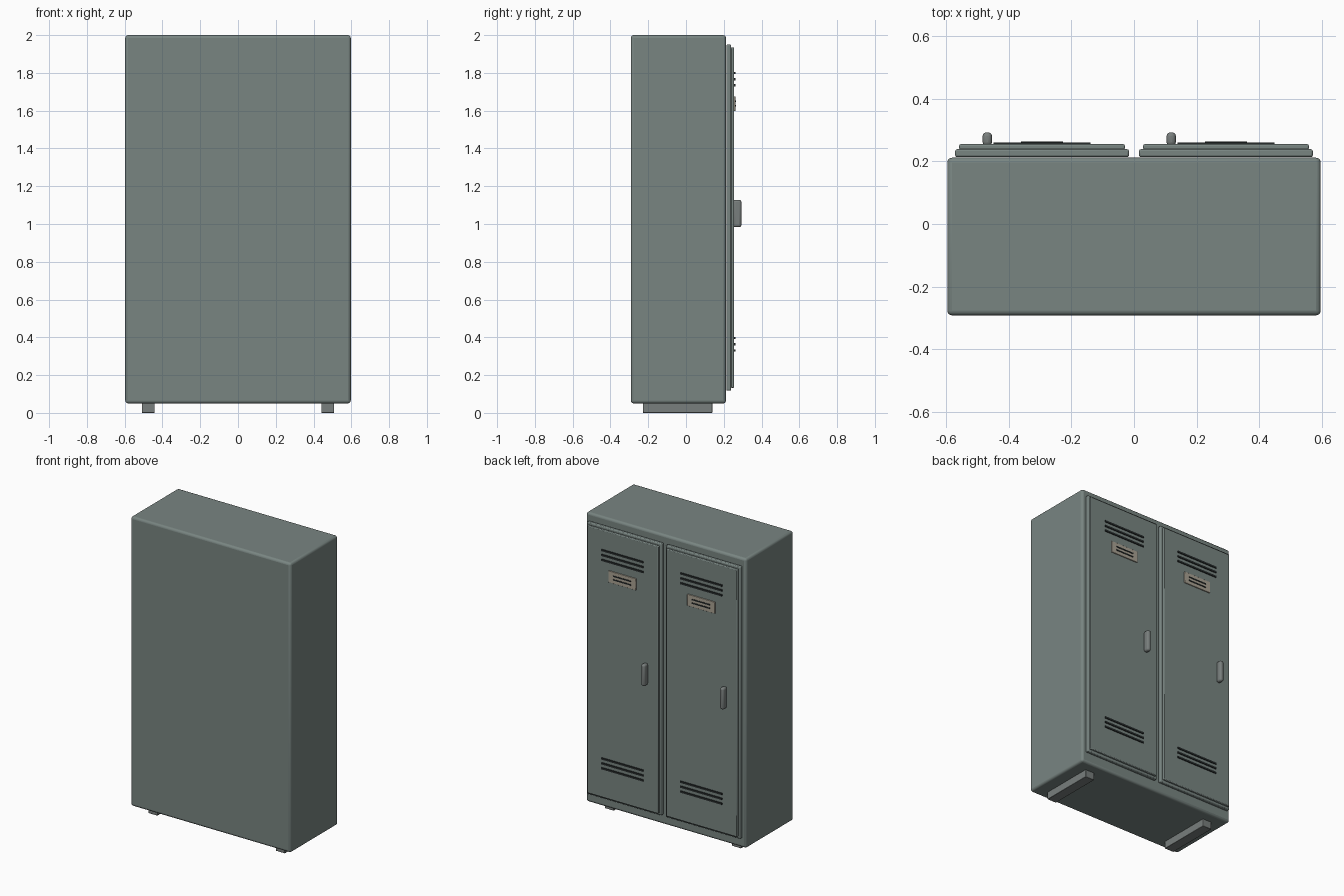
import bpy

if "Cube" in bpy.data.objects:
    bpy.data.objects.remove(bpy.data.objects["Cube"])


def material(name, rgb):
    m = bpy.data.materials.new(name)
    m.diffuse_color = (*rgb, 1)
    m.use_nodes = True
    m.node_tree.nodes["Principled BSDF"].inputs["Base Color"].default_value = m.diffuse_color
    return m


steel = material("painted_steel", (0.19, 0.235, 0.222))
metal = material("handle_metal", (0.19, 0.21, 0.205))
dark = material("dark_slot", (0.02, 0.025, 0.025))
card = material("label_card", (0.40, 0.36, 0.29))


def box(name, x, y, z, mat, bevel=0.0, segments=2):
    """Box from (min, max) ranges on each axis, with optional rounded edges."""
    r = (x, y, z)
    bpy.ops.mesh.primitive_cube_add(size=1, location=[(a + b) / 2 for a, b in r])
    o = bpy.context.object
    o.name = name
    o.scale = [b - a for a, b in r]
    bpy.ops.object.transform_apply(location=False, rotation=False, scale=True)
    o.data.materials.append(mat)
    if bevel:
        mod = o.modifiers.new("bevel", "BEVEL")
        mod.width = bevel
        mod.segments = segments
        bpy.ops.object.shade_smooth_by_angle()
    return o


# Cabinet body
box("cabinet_body", (-0.597, 0.597), (-0.292, 0.212), (0.05, 2.0), steel, 0.015, 3)

for side, s in (("left", -1), ("right", 1)):
    c = 0.294 * s

    # Floor runner
    box(f"{side}_foot", (0.475 * s - 0.034, 0.475 * s + 0.034), (-0.228, 0.14),
        (0, 0.055), metal, 0.003)

    # Door: outer leaf and raised panel
    box(f"{side}_door", (c - 0.278, c + 0.278), (0.214, 0.239), (0.118, 1.95), steel, 0.006)
    box(f"{side}_door_panel", (c - 0.265, c + 0.265), (0.237, 0.255), (0.133, 1.935),
        steel, 0.005)

    # Handle, on the same hand of both doors
    h = c - 0.175
    box(f"{side}_handle", (h - 0.015, h + 0.015), (0.25, 0.293), (0.983, 1.128),
        metal, 0.012, 3)

    # Vent slots at top and bottom
    for level, z0 in (("upper", 1.767), ("lower", 0.363)):
        for i in (-1, 0, 1):
            z = z0 + 0.033 * i
            box(f"{side}_{level}_vent_{i + 2}", (c - 0.155, c + 0.155), (0.25, 0.261),
                (z - 0.006, z + 0.006), dark)

    # Label plate with two dark lines
    box(f"{side}_label", (c - 0.103, c + 0.103), (0.25, 0.261), (1.598, 1.676), card, 0.002)
    for i in (-1, 1):
        z = 1.637 + 0.012 * i
        box(f"{side}_label_line_{(i + 3) // 2}", (c - 0.067, c + 0.067), (0.258, 0.264),
            (z - 0.004, z + 0.004), dark)
